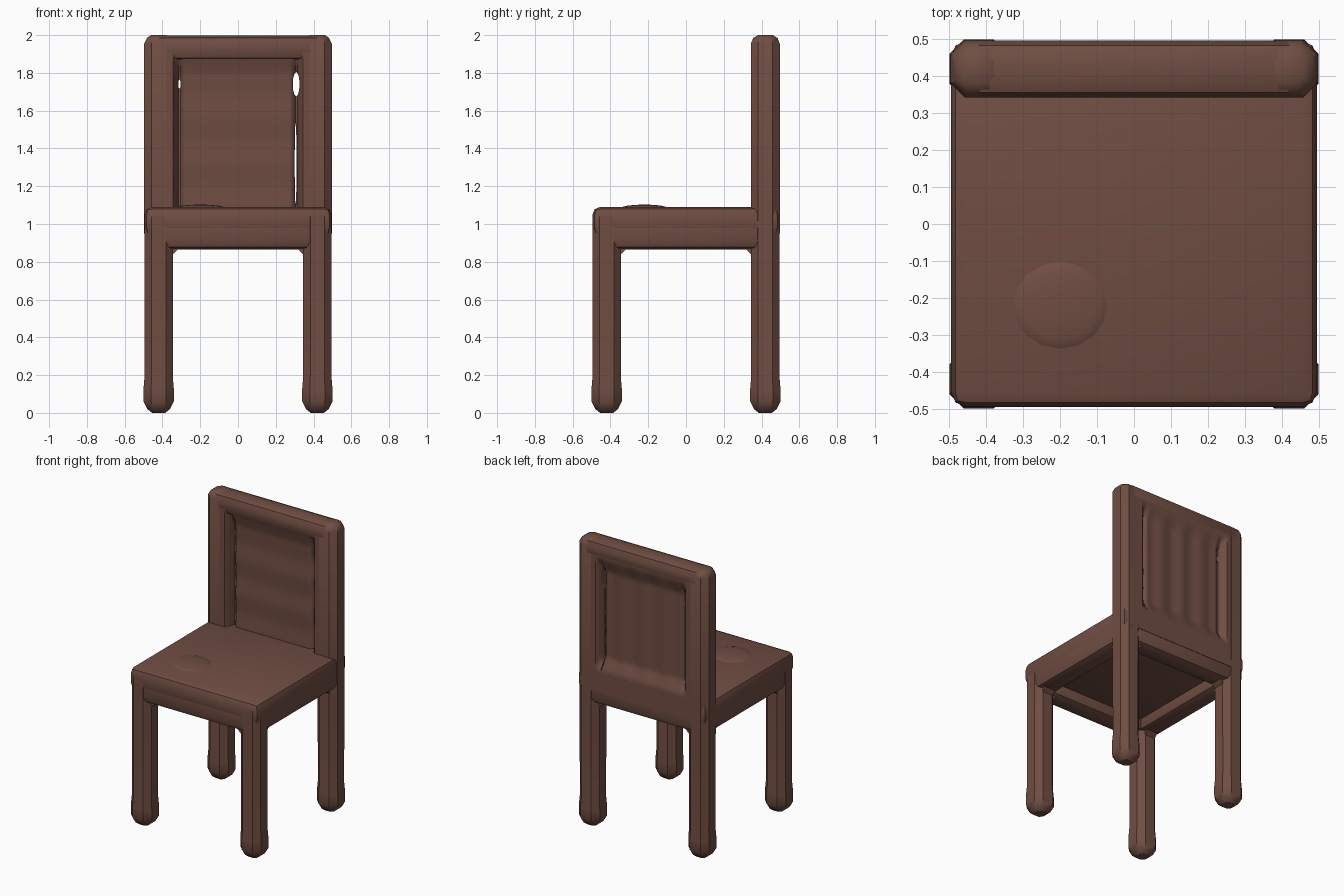
import bpy, bmesh, math
from mathutils import Vector

cube = bpy.data.objects.get("Cube")
if cube:
    bpy.data.objects.remove(cube, do_unlink=True)

# Single wood colour
wood = bpy.data.materials.new("brown_wood")
wood.use_nodes = True
COLOUR = (0.16, 0.075, 0.055, 1)
wood.diffuse_color = COLOUR
shader = next(n for n in wood.node_tree.nodes if n.type == "BSDF_PRINCIPLED")
shader.inputs["Base Color"].default_value = COLOUR
shader.inputs["Roughness"].default_value = 0.8


def finish(name, bm):
    bmesh.ops.recalc_face_normals(bm, faces=bm.faces)
    mesh = bpy.data.meshes.new(name)
    bm.to_mesh(mesh)
    bm.free()
    obj = bpy.data.objects.new(name, mesh)
    bpy.context.collection.objects.link(obj)
    mesh.materials.append(wood)
    bpy.ops.object.select_all(action="DESELECT")
    bpy.context.view_layer.objects.active = obj
    obj.select_set(True)
    bpy.ops.object.shade_smooth_by_angle(angle=math.radians(35))
    return obj


def box(name, low, high, bevel=0.0):
    """Box between two corners, optionally with rounded edges."""
    low, high = Vector(low), Vector(high)
    bm = bmesh.new()
    bmesh.ops.create_cube(bm, size=1)
    for v in bm.verts:
        v.co = v.co * (high - low) + (low + high) / 2
    if bevel:
        bmesh.ops.bevel(bm, geom=bm.edges[:], offset=bevel, segments=2,
                        profile=0.5, affect="EDGES")
    return finish(name, bm)


def post(name, x, y, rings):
    """Chamfered square post lofted through (height, half width) rings."""
    bm = bmesh.new()
    loops = []
    for z, w in rings:
        c = w * 0.5
        quarter = [(w, -c), (w, c), (c, w), (-c, w)]
        outline = quarter + [(-a, -b) for a, b in quarter]
        loops.append([bm.verts.new((x + a, y + b, z)) for a, b in outline])
    for lower, upper in zip(loops, loops[1:]):
        for i in range(8):
            j = (i + 1) % 8
            bm.faces.new((lower[i], lower[j], upper[j], upper[i]))
    bm.faces.new(loops[0])
    bm.faces.new(loops[-1])
    return finish(name, bm)


# Legs with bulbous feet; the rear pair run up as back posts
FOOT = [(0, 0.035), (0.02, 0.06), (0.06, 0.08), (0.13, 0.08), (0.19, 0.075)]
FRONT_TOP = [(0.86, 0.075), (1.04, 0.075)]
REAR_TOP = [(0.9, 0.076), (1.05, 0.077), (1.955, 0.077), (1.985, 0.062), (2.0, 0.04)]
for side, x in (("left", 0.42), ("right", -0.42)):
    post(f"front_leg_{side}", x, -0.42, FOOT + FRONT_TOP)
    post(f"rear_leg_{side}", x, 0.42, FOOT + REAR_TOP)
    box(f"side_rail_{side}", (x - 0.074, -0.45, 0.865), (x + 0.074, 0.45, 1.07), 0.045)

# Seat slab over an open frame of rails
box("seat", (-0.495, -0.495, 0.94), (0.495, 0.495, 1.09), 0.04)
for name, y in (("front_rail", -0.42), ("rear_rail", 0.42)):
    box(name, (-0.45, y - 0.074, 0.865), (0.45, y + 0.074, 1.07), 0.045)

# Shallow lump in the seat surface
bm = bmesh.new()
bmesh.ops.create_uvsphere(bm, u_segments=16, v_segments=8, radius=1)
for v in bm.verts:
    v.co = Vector((-0.2, -0.22, 1.081)) + v.co * Vector((0.14, 0.13, 0.022))
finish("seat_lump", bm)

# Filled corners between legs and rails
FILL = 0.025
for sx in (-1, 1):
    for sy in (-1, 1):
        label = ("front" if sy < 0 else "rear") + ("_left" if sx > 0 else "_right")
        for way in ("across", "along"):
            if way == "across":
                half, place = (FILL, 0.04, FILL), (sx * 0.345, sy * 0.42, 0.875)
                turn = (0, math.pi / 4, 0)
            else:
                half, place = (0.04, FILL, FILL), (sx * 0.42, sy * 0.345, 0.875)
                turn = (math.pi / 4, 0, 0)
            fillet = box(f"corner_fillet_{way}_{label}", [-h for h in half], half)
            fillet.location = place
            fillet.rotation_euler = turn

# Top rail of the back
box("top_rail", (-0.46, 0.343, 1.865), (0.46, 0.497, 1.999), 0.045)


# Back panel: flush rim sloping into a wavy, grooved recess on both sides
def ramp(value, start, end):
    return min(1, max(0, (value - start) / (end - start)))


def groove(x):
    return math.exp(-((abs(x) - 0.31) / 0.016) ** 2)


def front_y(x, z):
    rim = max(ramp(abs(x), 0.315, 0.345), ramp(z, 1.8, 1.92))
    swell = 0.003 * math.cos((z - 1.2) * math.tau / 0.24)
    recess = 0.385 + swell + 0.03 * groove(x)
    return recess + (0.3435 - recess) * rim


def back_y(x, z):
    rim = max(ramp(abs(x), 0.315, 0.345), ramp(z, 1.8, 1.89), ramp(-z, -1.2, -1.12))
    recess = 0.464 + 0.004 * math.cos(x * math.tau / 0.16) - 0.025 * groove(x)
    return recess + (0.4965 - recess) * rim


def panel(name, half_width, bottom, top):
    bm = bmesh.new()
    cols, rows = 90, 50
    sheets = []
    for depth in (front_y, back_y):
        sheet = []
        for r in range(rows + 1):
            z = bottom + (top - bottom) * r / rows
            xs = [half_width * (2 * c / cols - 1) for c in range(cols + 1)]
            sheet.append([bm.verts.new((x, depth(x, z), z)) for x in xs])
        for r in range(rows):
            for c in range(cols):
                bm.faces.new((sheet[r][c], sheet[r][c + 1],
                              sheet[r + 1][c + 1], sheet[r + 1][c]))
        sheets.append(sheet)
    rims = [s[0] + [row[-1] for row in s[1:]] + s[-1][-2::-1]
            + [row[0] for row in s[-2:0:-1]] for s in sheets]
    for i in range(len(rims[0])):
        j = (i + 1) % len(rims[0])
        bm.faces.new((rims[0][i], rims[0][j], rims[1][j], rims[1][i]))
    return finish(name, bm)


back_panel = panel("back_panel", 0.457, 0.96, 1.954)


# Narrow gaps worn through the panel grooves
def cut_gap(x, z, half_width, half_height):
    bm = bmesh.new()
    ring = []
    for i in range(12):
        a = math.tau * i / 12
        ring.append(bm.verts.new((x + half_width * math.cos(a), 0.2,
                                  z + half_height * math.sin(a))))
    face = bm.faces.new(ring)
    wall = bmesh.ops.extrude_face_region(bm, geom=[face])["geom"]
    for v in wall:
        if isinstance(v, bmesh.types.BMVert):
            v.co.y = 0.7
    cutter = finish("gap_cutter", bm)
    cutter.hide_render = True
    mod = back_panel.modifiers.new("gap", "BOOLEAN")
    mod.operation = "DIFFERENCE"
    mod.solver = "EXACT"
    mod.object = cutter
    bpy.context.view_layer.objects.active = back_panel
    bpy.ops.object.modifier_apply(modifier=mod.name)
    bpy.data.objects.remove(cutter, do_unlink=True)


cut_gap(0.308, 1.74, 0.018, 0.065)
cut_gap(0.305, 1.32, 0.005, 0.22)
cut_gap(-0.31, 1.74, 0.006, 0.025)
